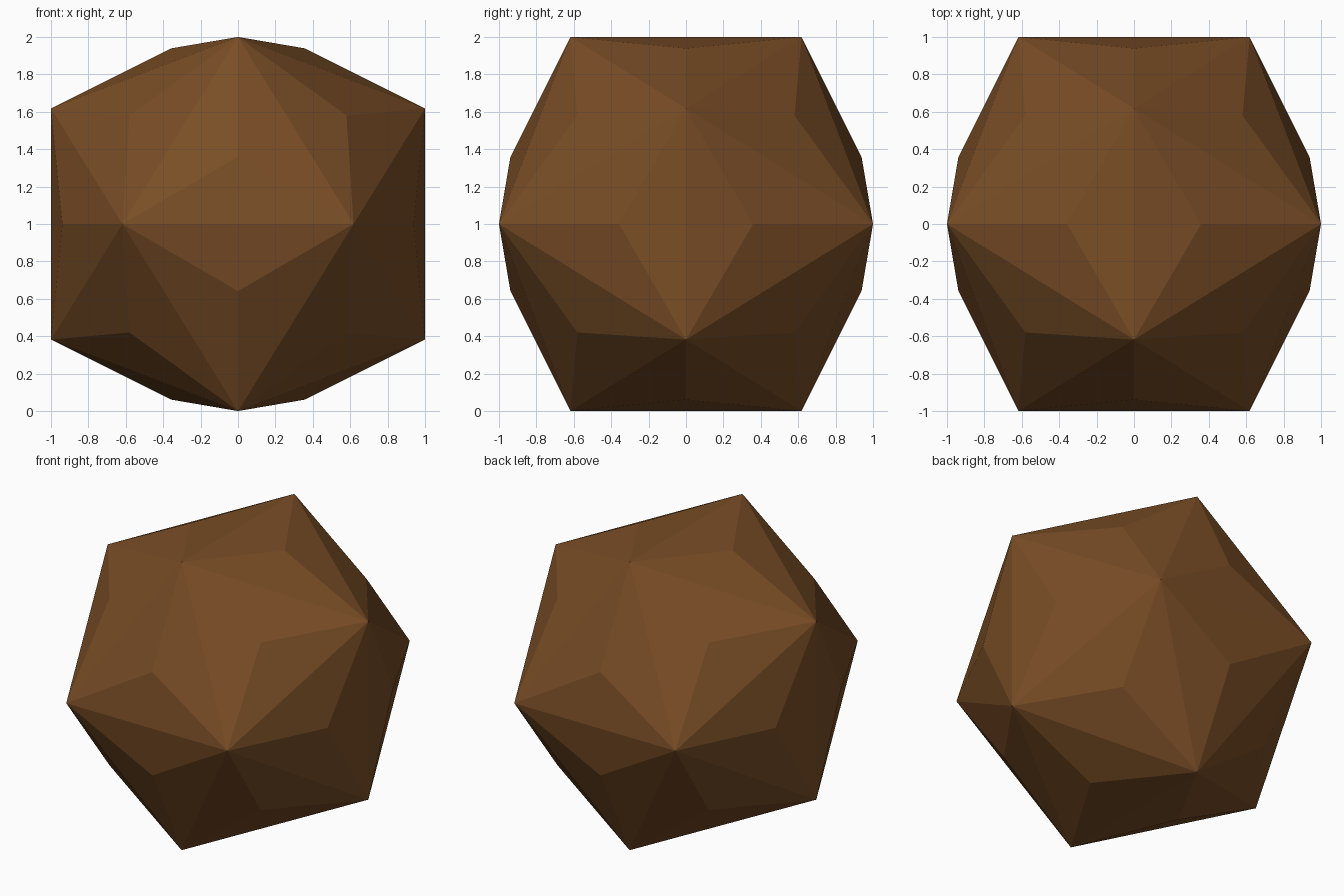
import bpy, bmesh, math

if "Cube" in bpy.data.objects:
    bpy.data.objects.remove(bpy.data.objects["Cube"])

PHI = (math.sqrt(5) - 1) / 2      # short half-side of the golden rectangles
EDGE = 2 * PHI                    # edge of the base twenty-sided solid
# height of the low pyramids that make all sixty triangles equal
SHORT = EDGE * 10 / (15 + math.sqrt(5))
HEIGHT = math.sqrt(SHORT ** 2 - EDGE ** 2 / 3)

# Base solid: corners of three crossed golden rectangles
bm = bmesh.new()
for a in (-1, 1):
    for b in (-PHI, PHI):
        for co in ((a, 0, b), (b, a, 0), (0, b, a)):
            bm.verts.new((co[0], co[1], co[2] + 1))
bmesh.ops.convex_hull(bm, input=bm.verts[:])
bmesh.ops.recalc_face_normals(bm, faces=bm.faces[:])
bm.normal_update()

# Low three-sided pyramid raised on every face
for face in bm.faces[:]:
    peak = face.calc_center_median() + face.normal * HEIGHT
    new = bmesh.ops.poke(bm, faces=[face])
    new["verts"][0].co = peak
bmesh.ops.recalc_face_normals(bm, faces=bm.faces[:])

mesh = bpy.data.meshes.new("faceted_ball")
bm.to_mesh(mesh)
bm.free()

# Single brown colour
brown = bpy.data.materials.new("warm_brown")
brown.diffuse_color = (0.19, 0.074, 0.019, 1)
brown.use_nodes = True
brown.node_tree.nodes["Principled BSDF"].inputs["Base Color"].default_value = brown.diffuse_color
mesh.materials.append(brown)

ball = bpy.data.objects.new("faceted_ball", mesh)
bpy.context.collection.objects.link(ball)
